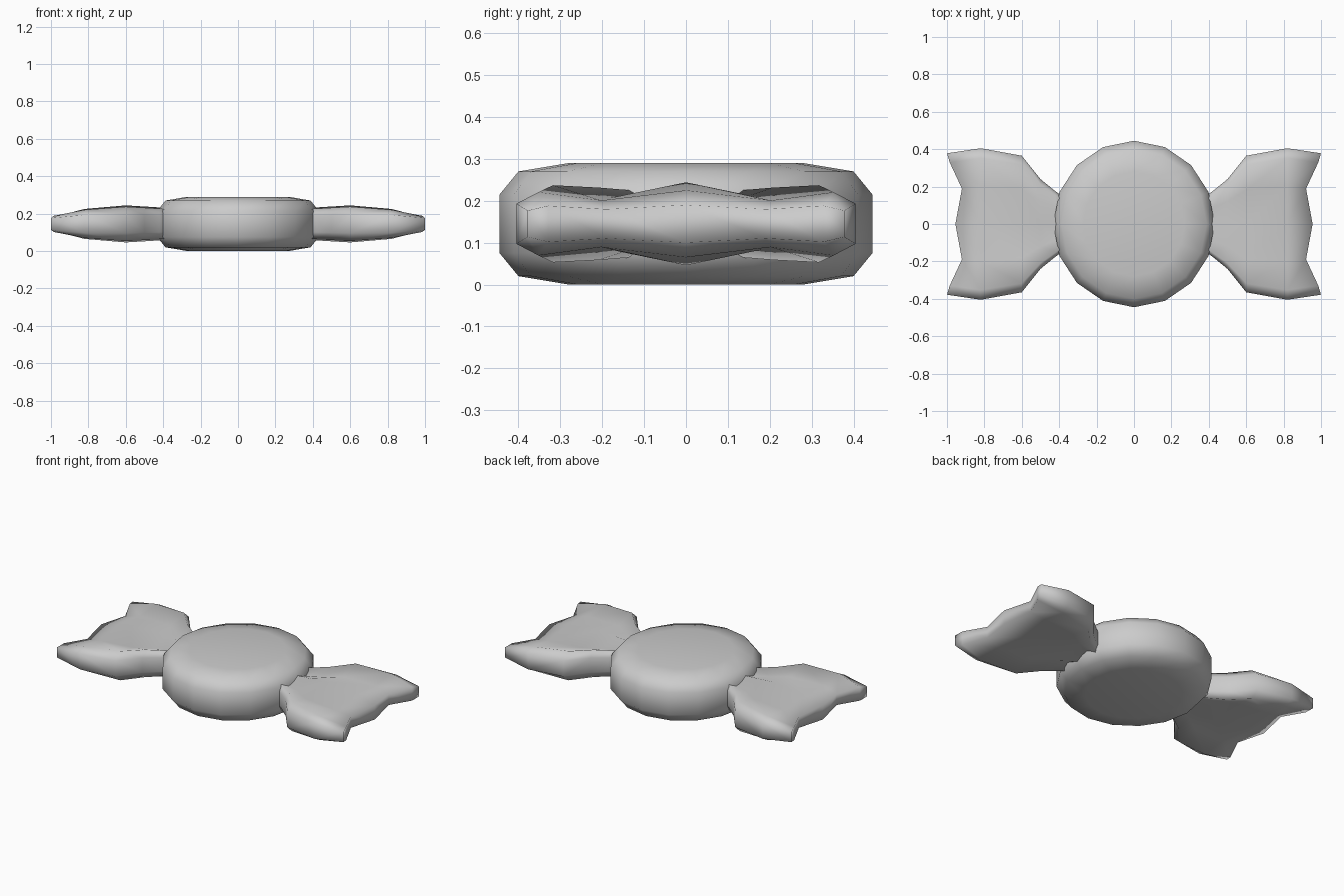
import bpy, bmesh
from math import cos, sin, pi

if "Cube" in bpy.data.objects:
    bpy.data.objects.remove(bpy.data.objects["Cube"])

MID = 0.145  # height of the symmetry plane


def finish(name, bm):
    bmesh.ops.recalc_face_normals(bm, faces=bm.faces[:])
    me = bpy.data.meshes.new(name)
    bm.to_mesh(me)
    bm.free()
    me.shade_smooth()
    ob = bpy.data.objects.new(name, me)
    bpy.context.collection.objects.link(ob)
    return ob


def bridge(bm, a, b):
    n = len(a)
    for i in range(n):
        j = (i + 1) % n
        bm.faces.new((a[i], a[j], b[j], b[i]))


# Round sweet: 16-sided disc with rounded rims
bm = bmesh.new()
profile = [(0.28, 0.0), (0.40, 0.02), (0.445, 0.075),
           (0.445, 0.215), (0.40, 0.27), (0.28, 0.29)]
rings = [[bm.verts.new((0.97 * r * cos(i * pi / 8), r * sin(i * pi / 8), z))
          for i in range(16)] for r, z in profile]
for a, b in zip(rings, rings[1:]):
    bridge(bm, a, b)
bm.faces.new(rings[0])
bm.faces.new(rings[-1])
finish("candy_body", bm)

# Pleated wrapper end: columns are (width fraction, height factor, end x)
columns = [(-1, 0.5, 1.0), (-0.87, 0.93, 0.985), (-0.5, 0.62, 0.92),
           (0, 1.0, 0.955), (0.5, 0.62, 0.92), (0.87, 0.93, 0.985),
           (1, 0.5, 1.0)]
# Stations along the wrapper: x, half width, half height, pleat strength
stations = [(0.36, 0.13, 0.085, 1), (0.42, 0.175, 0.088, 1),
            (0.50, 0.24, 0.093, 1), (0.60, 0.365, 0.099, 1),
            (0.82, 0.405, 0.08, 0.8), (None, 0.378, 0.045, 0.6)]
bm = bmesh.new()
rings = []
for x, w, h, pleat in stations:
    top, bottom = [], []
    for f, k, end_x in columns:
        dz = h * (1 + (k - 1) * pleat)
        px = end_x if x is None else x
        top.append(bm.verts.new((px, f * w, MID + dz)))
        bottom.append(bm.verts.new((px, f * w, MID - dz)))
    rings.append(top + bottom[::-1])
for a, b in zip(rings, rings[1:]):
    bridge(bm, a, b)
for ring in (rings[0], rings[-1]):
    for i in range(6):
        bm.faces.new((ring[i], ring[i + 1], ring[12 - i], ring[13 - i]))
wrapper = finish("wrapper_ends", bm)
mirror = wrapper.modifiers.new("mirror", 'MIRROR')
mirror.use_axis[0] = True
